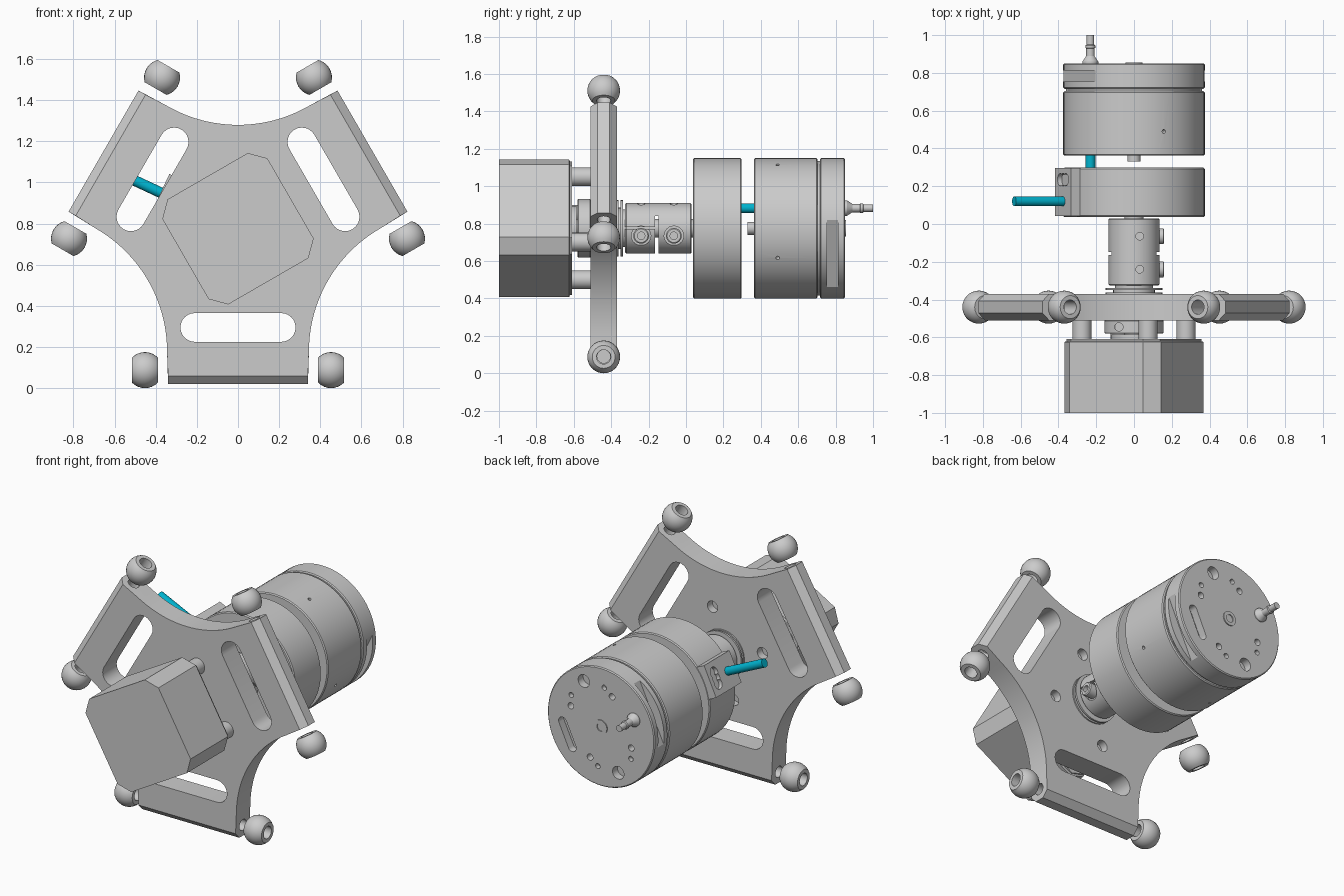
import bpy, bmesh
from math import sin, cos, pi, radians
from mathutils import Vector

if "Cube" in bpy.data.objects:
    bpy.data.objects.remove(bpy.data.objects["Cube"])

CZ = 0.775          # height of the main axis, which runs along y
Y = Vector((0, 1, 0))
CABLE = 155         # angle of the cable side in the xz plane


def at(r, deg, y, s=0.0):
    """Point at radius r along an xz direction, shifted s sideways."""
    a = radians(deg)
    return Vector((r * cos(a) - s * sin(a), y, CZ + r * sin(a) + s * cos(a)))


def radial(deg):
    return Vector((cos(radians(deg)), 0, sin(radians(deg))))


def side(deg):
    return Vector((-sin(radians(deg)), 0, cos(radians(deg))))


def loft(name, loops, closed=False):
    bm = bmesh.new()
    rings = [[bm.verts.new(p) for p in loop] for loop in loops]
    n = len(rings[0])
    pairs = list(zip(rings, rings[1:])) + ([(rings[-1], rings[0])] if closed else [])
    for a, b in pairs:
        for i in range(n):
            j = (i + 1) % n
            bm.faces.new((a[i], a[j], b[j], b[i]))
    if not closed:
        bm.faces.new(rings[0][::-1])
        bm.faces.new(rings[-1])
    bmesh.ops.recalc_face_normals(bm, faces=bm.faces)
    me = bpy.data.meshes.new(name)
    bm.to_mesh(me)
    bm.free()
    ob = bpy.data.objects.new(name, me)
    bpy.context.collection.objects.link(ob)
    return ob


def lathe(name, profile, origin, axis=Y, n=32, closed=False):
    """Turn (radius, distance along axis) points around an axis."""
    q = Vector((0, 0, 1)).rotation_difference(axis)
    return loft(name, [[Vector(origin) + q @ Vector((r * cos(2 * pi * i / n), r * sin(2 * pi * i / n), t))
                        for i in range(n)] for r, t in profile], closed)


def rod(name, r, origin, length, axis=Y, n=24):
    return lathe(name, [(r, 0), (r, length)], origin, axis, n)


def drum(name, r, y0, y1, b=0.006):
    return lathe(name, [(r - b, y0), (r, y0 + b), (r, y1 - b), (r - b, y1)], (0, 0, CZ), n=72)


def block(name, deg, r0, r1, s, y0, y1):
    pts = [(r0, -s), (r1, -s), (r1, s), (r0, s)]
    return loft(name, [[at(r, deg, y, t) for r, t in pts] for y in (y0, y1)])


def slot(name, deg, rc, half, rad, y0, y1):
    """Stadium shaped prism whose long side lies across direction deg."""
    pts = []
    for i in range(26):
        a = pi * (i if i < 13 else i - 1) / 12
        pts.append((rc + rad * cos(a), rad * sin(a) + (half if i < 13 else -half)))
    return loft(name, [[at(r, deg, y, t) for r, t in pts] for y in (y0, y1)])


def cut(ob, cutters):
    for c in cutters:
        c.hide_render = True
        m = ob.modifiers.new("cut", 'BOOLEAN')
        m.operation, m.solver, m.object = 'DIFFERENCE', 'EXACT', c
        bpy.context.view_layer.objects.active = ob
        bpy.ops.object.modifier_apply(modifier=m.name)
        bpy.data.objects.remove(c)


# Three-armed plate with chamfered arm ends
ARMS = (-90, 30, 150)


def outline(R, y):
    pts = []
    for a in ARMS:
        pts += [at(R, a, y, -0.34), at(R, a, y, 0.34)]
        c = at(1.195, a + 60, y)
        pts += [c + 0.69 * radial(a + 240 + 30 - 60 * i / 24) for i in range(25)]
    return pts


plate = loft("mount_plate", [outline(0.715, -0.51), outline(0.755, -0.472),
                             outline(0.755, -0.408), outline(0.715, -0.37)])
STANDOFFS = (75, 165, 255, 345)
cuts = [slot("slot_cut", a, 0.48, 0.21, 0.07, -0.6, -0.3) for a in ARMS]
cuts += [rod("end_cut", 0.035, at(0.685, a, -0.44, s * 0.28), 0.1, side(a) * s) for a in ARMS for s in (-1, 1)]
cuts += [rod("bolt_cut", 0.036, at(0.285, a, -0.42), 0.1) for a in STANDOFFS]
cut(plate, cuts)

# Six drilled ball joints
arc = [radians(45.6) * (i / 8 * 2 - 1) for i in range(9)]
ball = [(0.0875 * cos(t), 0.0875 * sin(t)) for t in arc] + [(0.038, 0.0625), (0.038, -0.0625)]
for a in ARMS:
    for s in (-1, 1):
        lathe("joint_ball", ball, at(0.6875, a, -0.44, s * 0.4525), side(a), 32, True)

# Square stepper body with cut corners, and its standoffs


def octagon(h, k, y):
    return [at(r, 30, y, s) for r, s in ((h, -k), (h, k), (k, h), (-k, h), (-h, k), (-h, -k), (-k, -h), (k, -h))]


loft("front_motor", [octagon(0.295, 0.225, -1), octagon(0.295, 0.225, -0.625),
                     octagon(0.285, 0.22, -0.62), octagon(0.285, 0.22, -0.61)])
for a in STANDOFFS:
    rod("standoff", 0.05, at(0.285, a, -0.62), 0.11)

# Shaft, collar and bearing flanges
rod("drive_shaft", 0.05, (0, -0.62, CZ), 0.68)
rod("motor_pilot", 0.12, (0, -0.615, CZ), 0.03, n=48)
collar = drum("shaft_collar", 0.157, -0.58, -0.51, 0.004)
cut(collar, [rod("collar_cut", 0.022, (-0.08, -0.545, CZ + 0.09), 0.1, Vector((0, 0, 1)))])
lathe("bearing_flange", [(0.15, -0.375), (0.15, -0.362), (0.11, -0.362), (0.11, -0.35),
                         (0.15, -0.35), (0.15, -0.338), (0.1, -0.338), (0.1, -0.315)], (0, 0, CZ), n=48)

# Clamp coupling with slit and two pairs of screws
coupling = drum("shaft_coupling", 0.135, -0.325, 0.03)
cuts = [block("slit_cut", 90, -0.3, 0.065, 0.3, -0.165, -0.147),
        loft("clamp_cut", [[(0.03, y, CZ - 0.005), (0.3, y, CZ - 0.005), (0.3, y, CZ + 0.008), (0.03, y, CZ + 0.008)]
                           for y in (-0.4, -0.15)])]
for y in (-0.24, -0.065):
    cuts.append(rod("hole_cut", 0.02, (0.03, y, CZ + 0.08), 0.1, Vector((0, 0, 1))))
    cuts.append(rod("seat_cut", 0.052, (0.1, y, 0.735), 0.1, Vector((1, 0, 0))))
cut(coupling, cuts)
for y in (-0.24, -0.065):
    lathe("clamp_screw", [(0.042, 0), (0.042, 0.085), (0.036, 0.09), (0.02, 0.09), (0.02, 0.06)],
          (0.07, y, 0.735), Vector((1, 0, 0)), 24)

# Sensor drum with cable box
sensor = drum("sensor_drum", 0.375, 0.038, 0.298)
cut(sensor, [rod("face_cut", 0.024, at(0.26, a, 0.0), 0.07) for a in range(20, 380, 60)])
box = block("cable_box", CABLE, 0.3, 0.415, 0.1, 0.042, 0.296)
cut(box, [lathe("box_cut", [(0.033, 0), (0.033, 0.1)], at(0.39, CABLE, 0.235, s), radial(CABLE), 24)
          for s in (-0.035, 0, 0.035)])

# Rear drive: small nose, main body, neck and grooved end cap
rod("rear_shaft", 0.035, (0, 0.33, CZ), 0.05)
rear = drum("rear_body", 0.375, 0.363, 0.703)
cut(rear, [rod("pin_cut", 0.01, at(0.34, a, 0.49), 0.1, radial(a)) for a in (65, 245, 335)])
rod("rear_neck", 0.36, (0, 0.7, CZ), 0.025, n=72)
cap = drum("end_cap", 0.375, 0.716, 0.85)
cuts = [block("flat_cut", a, 0.318, 0.5, 0.3, 0.755, 0.812) for a in (CABLE, CABLE + 180)]
cuts += [slot("window_cut", CABLE + 180, 0.26, 0.08, 0.028, 0.8, 0.9)]
cuts += [rod("big_cut", 0.04, at(0.285, a, 0.8), 0.1) for a in (65, 245)]
cuts += [rod("small_cut", 0.02, at(0.225, a, 0.8), 0.1) for a in (20, 110, 200, 290)]
cuts += [rod("tiny_cut", 0.016, at(0.255, a, 0.82), 0.1) for a in (35, 95, 215, 275)]
cut(cap, cuts)
lathe("centre_bush", [(0.045, 0.84), (0.045, 0.856), (0.025, 0.856), (0.025, 0.845)], (0, 0, CZ))

# Rear cable outlet
p = at(0.255, CABLE, 0)
lathe("cable_outlet", [(0.042, 0.84), (0.042, 0.86), (0.022, 0.89), (0.022, 0.93),
                       (0.026, 0.932), (0.026, 0.945), (0.02, 0.95), (0.02, 1.0)], p, n=24)

# Blue cables
blue = bpy.data.materials.new("cable_blue")
blue.diffuse_color = (0.0, 0.45, 0.62, 1)
blue.use_nodes = True
blue.node_tree.nodes["Principled BSDF"].inputs["Base Color"].default_value = blue.diffuse_color
for c in (rod("side_cable", 0.026, at(0.36, CABLE, 0.12), 0.34, radial(CABLE)),
          rod("link_cable", 0.026, p + Y * 0.29, 0.08)):
    c.data.materials.append(blue)

# Smooth round surfaces, keep edges sharp
for ob in bpy.context.scene.objects:
    ob.select_set(True)
    bpy.context.view_layer.objects.active = ob
bpy.ops.object.shade_smooth_by_angle(angle=radians(28))
